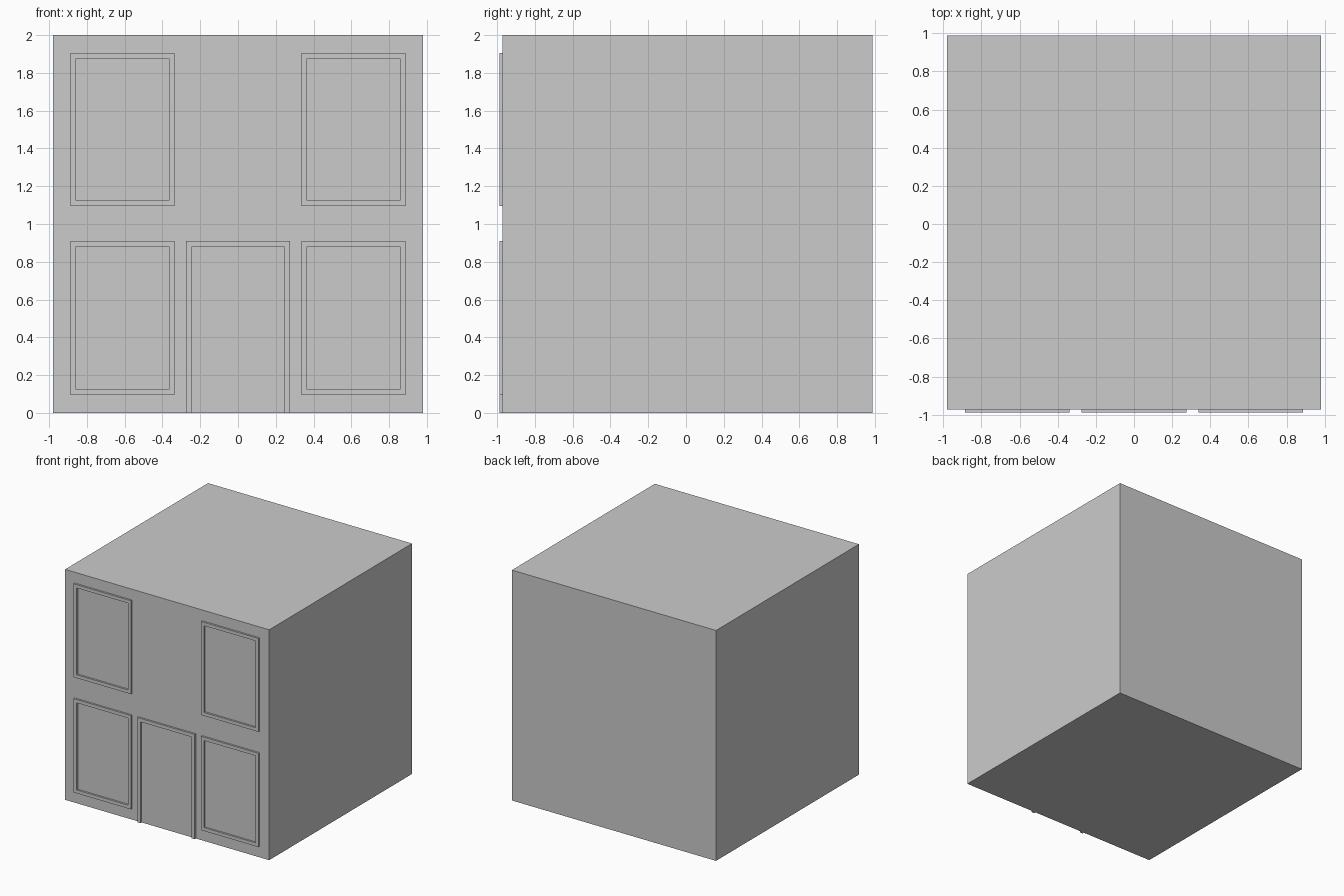
import bpy

if "Cube" in bpy.data.objects:
    bpy.data.objects.remove(bpy.data.objects["Cube"])

BACK, WALL, FACE = 0.988, -0.972, -0.988   # y of back wall, front wall, trim face


def prism(name, outline, y0, y1, faces):
    """Extrude flat x-z faces from y0 (front) to y1 (back)."""
    n = len(outline)
    verts = [(x, y0, z) for x, z in outline] + [(x, y1, z) for x, z in outline]
    polys = [list(f) for f in faces] + [[i + n for i in reversed(f)] for f in faces]
    edges = {(f[i], f[(i + 1) % len(f)]) for f in faces for i in range(len(f))}
    polys += [[b, a, a + n, b + n] for a, b in edges if (b, a) not in edges]
    mesh = bpy.data.meshes.new(name)
    mesh.from_pydata(verts, [], polys)
    mesh.update()
    obj = bpy.data.objects.new(name, mesh)
    bpy.context.collection.objects.link(obj)
    return obj


def rect(x0, x1, z0, z1):
    return [(x0, z0), (x1, z0), (x1, z1), (x0, z1)]


def window_frame(name, cx, z0, z1):
    outer = rect(cx - 0.275, cx + 0.275, z0, z1)
    inner = rect(cx - 0.246, cx + 0.246, z0 + 0.029, z1 - 0.029)
    ring = [(i, (i + 1) % 4, (i + 1) % 4 + 4, i + 4) for i in range(4)]
    prism(name, outer + inner, FACE, WALL, ring)


# House block
prism("house_body", rect(-0.98, 0.98, 0, 2), WALL, BACK, [(0, 1, 2, 3)])

# Raised window frames, left and right on both floors
for side, cx in (("left", -0.612), ("right", 0.612)):
    window_frame("lower_window_frame_" + side, cx, 0.095, 0.909)
    window_frame("upper_window_frame_" + side, cx, 1.095, 1.906)

# Door frame, open at the floor
door = [(-0.275, 0), (-0.275, 0.909), (0.275, 0.909), (0.275, 0),
        (-0.246, 0), (-0.246, 0.879), (0.246, 0.879), (0.246, 0)]
prism("door_frame", door, FACE, WALL, [(0, 4, 5, 1), (1, 5, 6, 2), (2, 6, 7, 3)])
